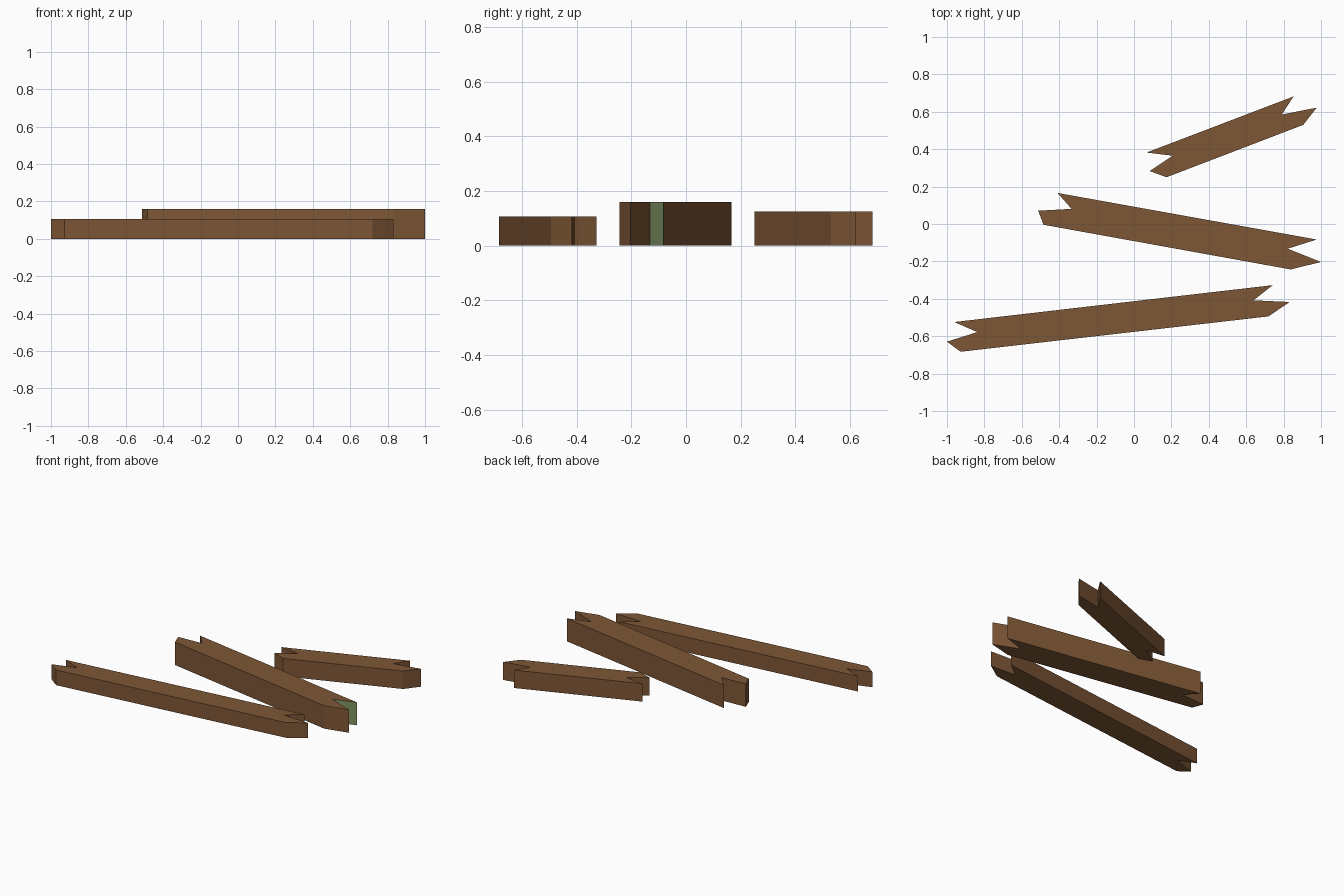
import bpy
import bmesh
from mathutils import Vector

cube = bpy.data.objects.get("Cube")
if cube:
    bpy.data.objects.remove(cube, do_unlink=True)


def make_material(name, color):
    mat = bpy.data.materials.new(name)
    mat.use_nodes = True
    mat.diffuse_color = color
    mat.node_tree.nodes["Principled BSDF"].inputs["Base Color"].default_value = color
    return mat


brown = make_material("wood brown", (0.21, 0.095, 0.037, 1))
green = make_material("moss green", (0.21, 0.29, 0.12, 1))


def make_plank(name, outline, height, green_edge=None):
    """Extrude a plank outline upward; one side wall may be painted green."""
    bm = bmesh.new()
    base = bm.faces.new([bm.verts.new((x, y, 0)) for x, y in outline])
    extruded = bmesh.ops.extrude_face_region(bm, geom=[base], use_keep_orig=True)
    top = [v for v in extruded["geom"] if isinstance(v, bmesh.types.BMVert)]
    bmesh.ops.translate(bm, verts=top, vec=(0, 0, height))
    bmesh.ops.recalc_face_normals(bm, faces=bm.faces[:])

    # Paint the wall standing on the chosen outline edge
    if green_edge is not None:
        a = Vector(outline[green_edge])
        b = Vector(outline[green_edge + 1])
        middle = ((a + b) / 2).to_3d() + Vector((0, 0, height / 2))
        wall = min(bm.faces, key=lambda f: (f.calc_center_median() - middle).length)
        wall.material_index = 1

    mesh = bpy.data.meshes.new(name)
    bm.to_mesh(mesh)
    bm.free()
    mesh.materials.append(brown)
    mesh.materials.append(green)
    plank = bpy.data.objects.new(name, mesh)
    bpy.context.collection.objects.link(plank)
    return plank


# Outlines run along the back edge, the right notch, the front edge, the left notch
make_plank("back_plank", [
    (0.067, 0.382), (0.853, 0.682), (0.79, 0.585), (0.977, 0.622),
    (0.905, 0.53), (0.174, 0.25), (0.083, 0.283), (0.207, 0.365)], 0.125)

# The broken right end of the middle plank has one mossy face
make_plank("middle_plank", [
    (-0.409, 0.166), (0.977, -0.083), (0.822, -0.132), (1, -0.203),
    (0.838, -0.243), (-0.484, -0.004), (-0.512, 0.071), (-0.334, 0.081)],
    0.16, green_edge=1)

make_plank("front_plank", [
    (-0.961, -0.524), (0.742, -0.327), (0.639, -0.408), (0.832, -0.417),
    (0.719, -0.494), (-0.927, -0.683), (-1, -0.629), (-0.838, -0.578)], 0.106)
